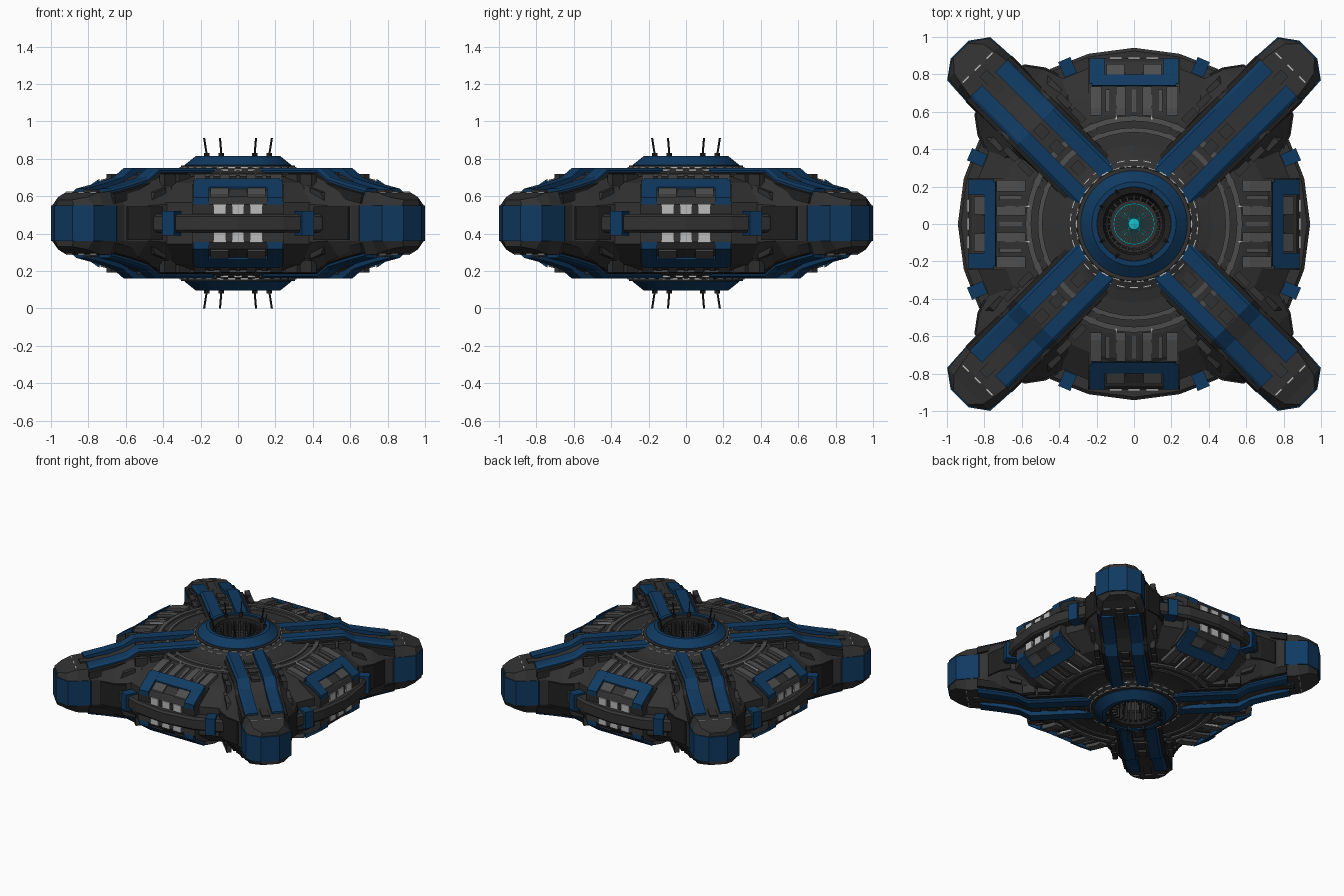
import bpy, bmesh, math
from mathutils import Matrix, Vector

if "Cube" in bpy.data.objects:
    bpy.data.objects.remove(bpy.data.objects["Cube"])

MID = 0.455  # height of the mirror plane; all parts are built relative to it


def material(name, r, g, b):
    m = bpy.data.materials.new(name)
    m.diffuse_color = (r, g, b, 1)
    m.use_nodes = True
    m.node_tree.nodes["Principled BSDF"].inputs["Base Color"].default_value = m.diffuse_color
    return m


DARK = material("dark_hull", .031, .031, .031)
BLACK = material("black_trim", .014, .014, .014)
GREY = material("mid_grey", .075, .075, .075)
BLUE = material("blue_armour", .005, .042, .12)
WHITE = material("white_light", .5, .5, .5)
CYAN = material("cyan_core", .01, .5, .6)


def loft(bm, rings, closed=False):
    """Skin a list of equal-length point rings; cap the ends unless closed."""
    vs = [[bm.verts.new(p) for p in ring] for ring in rings]
    n = len(vs[0])
    for i in range(len(vs) if closed else len(vs) - 1):
        a, b = vs[i], vs[(i + 1) % len(vs)]
        for j in range(n):
            bm.faces.new((a[j], a[(j + 1) % n], b[(j + 1) % n], b[j]))
    if not closed:
        bm.faces.new(vs[0][::-1])
        bm.faces.new(vs[-1])


def box(bm, x0, x1, y0, y1, z0, z1):
    loft(bm, [[(x, y0, z0), (x, y1, z0), (x, y1, z1), (x, y0, z1)] for x in (x0, x1)])


def prism(bm, profile, y0, y1):
    loft(bm, [[(x, y, z) for x, z in profile] for y in (y0, y1)])


def lathe(bm, profile, n):
    loft(bm, [[(r * math.cos(a), r * math.sin(a), z) for r, z in profile]
              for a in (2 * math.pi * i / n for i in range(n))], closed=True)


def copies(bm, angles, fn):
    """Run fn(bm) once for each angle, turning what it makes about z."""
    for a in angles:
        old = set(bm.verts)
        fn(bm)
        bmesh.ops.rotate(bm, verts=[v for v in bm.verts if v not in old],
                         cent=(0, 0, 0), matrix=Matrix.Rotation(math.radians(a), 3, 'Z'))


def part(name, mat, fn, start=None, mirror=True):
    """Make an object: start = first angle of a fourfold copy, mirror = also below."""
    bm = bmesh.new()
    copies(bm, [0] if start is None else [start + 90 * k for k in range(4)], fn)
    if mirror:
        geo = bmesh.ops.duplicate(bm, geom=bm.verts[:] + bm.edges[:] + bm.faces[:])["geom"]
        for v in geo:
            if isinstance(v, bmesh.types.BMVert):
                v.co.z *= -1
    bmesh.ops.recalc_face_normals(bm, faces=bm.faces[:])
    me = bpy.data.meshes.new(name)
    bm.to_mesh(me)
    bm.free()
    me.materials.append(mat)
    ob = bpy.data.objects.new(name, me)
    ob.location.z = MID
    bpy.context.collection.objects.link(ob)
    return ob


# Central hull: 24-sided disc with a well in the middle
HULL = [(.002, .06), (.13, .06), (.14, .24), (.2, .3), (.3, .3), (.36, .275), (.42, .262), (.6, .25),
        (.73, .215), (.87, .11), (.87, .05), (.85, .03)]
part("hull", DARK, lambda b: lathe(b, HULL + [(r, -z) for r, z in HULL[::-1]], 24), mirror=False)

# Blue collar with dark inner funnel around the well
part("collar", BLUE, lambda b: lathe(b, [(.285, .29), (.285, .312), (.225, .36), (.198, .36), (.19, .29)], 48))
part("collar_base", DARK, lambda b: lathe(b, [(.31, .28), (.305, .308), (.27, .308), (.27, .28)], 48))
part("funnel", BLACK, lambda b: lathe(b, [(.2, .29), (.2, .352), (.165, .34), (.15, .3), (.15, .25)], 48))


def well_ribs(b):
    copies(b, range(0, 360, 15), lambda c: box(c, .125, .155, -.006, .006, .07, .325))


part("well_ribs", DARK, well_ribs)


# Glowing core wheel at the bottom of the well
def core(b):
    lathe(b, [(.105, .065), (.112, .065), (.112, .08), (.105, .08)], 24)
    lathe(b, [(.001, .065), (.035, .065), (.03, .09), (.001, .095)], 16)
    copies(b, range(0, 360, 12), lambda c: box(c, .03, .107, -.0025, .0025, .065, .076))


part("core", CYAN, core)


# Two rings of dashed lights on the collar apron
def dashes(b):
    copies(b, range(0, 360, 12), lambda c: box(c, .306, .313, -.02, .02, .28, .302))
    copies(b, range(6, 366, 12), lambda c: box(c, .338, .345, -.021, .021, .27, .289))


part("dash_lights", WHITE, dashes)


# Raised deck bands and radial ribs
def bands(b):
    for r0, r1 in ((.49, .515), (.55, .58)):
        lathe(b, [(r0, .24), (r0, .266), (r1, .264), (r1, .24)], 48)


part("deck_bands", GREY, bands)


def ribs(b):
    for y, w in ((-.205, .03), (-.07, .025), (.07, .025), (.205, .03)):
        prism(b, [(.58, .23), (.58, .264), (.62, .262), (.735, .232), (.735, .2)], y - w, y + w)
    for y in (-.14, 0, .14):
        prism(b, [(.6, .23), (.6, .254), (.72, .225), (.72, .2)], y - .012, y + .012)


part("deck_ribs", GREY, ribs, 0)


def deck_lines(b):
    for y in (-.095, .095):
        prism(b, [(.56, .24), (.56, .268), (.69, .237), (.69, .22)], y - .003, y + .003)


part("deck_lines", WHITE, deck_lines, 0)


# Arms: tapered lofts (r, half width, side height, top half width, top height)
ARM = [(.36, .2, .12, .16, .262), (.74, .30, .11, .165, .258), (.84, .275, .10, .16, .215),
       (.925, .245, .095, .155, .19), (1.03, .17, .095, .145, .175), (1.18, .163, .095, .125, .165),
       (1.25, .155, .095, .11, .14), (1.31, .067, .095, .055, .125)]


def arm(b):
    loft(b, [[(r, w, -s), (r, w, s), (r, t, h), (r, -t, h), (r, -w, s), (r, -w, -s),
              (r, -t, -h), (r, t, -h)] for r, w, s, t, h in ARM])


part("arms", DARK, arm, 45, mirror=False)

RAIL = [(.28, .295), (.74, .295), (.82, .245), (.96, .212), (1.1, .185)]


def rails(b):
    for s in (-1, 1):
        loft(b, [[(r, s * .05, h - .06), (r, s * .05, h), (r, s * .125, h), (r, s * .142, h - .012),
                  (r, s * .142, h - .06)] for r, h in RAIL])


part("arm_rails", BLUE, rails, 45)


def skirts(b):
    for s in (-1, 1):
        loft(b, [[(r, s * .13, h - .08), (r, s * .13, h - .022), (r, s * .165, h - .028),
                  (r, s * .175, h - .08)] for r, h in RAIL])


part("rail_skirts", BLACK, skirts, 45)


# Small equipment in the rail channel and on the arm shoulders
def gear(b):
    for r in (.42, .58, .7):
        box(b, r - .035, r + .035, -.03, .03, .25, .275)
    for s in (-1, 1):
        for r in (.5, .62, .73):
            y = s * .2
            box(b, r - .045, r + .045, y - .018, y + .018, .2, .262)
        prism(b, [(.78, .1), (.78, .19), (.86, .165), (.9, .1)], s * .19, s * .235)
    box(b, 1.0, 1.14, -.028, .028, .15, .18)


part("arm_gear", DARK, gear, 45)


def tip_lights(b):
    for y in (-.09, 0, .09):
        box(b, 1.178, 1.187, y - .022, y + .022, .15, .169)


part("tip_lights", WHITE, tip_lights, 45)

# Blue end caps
CAP = [(1.06, .15), (1.09, .172), (1.25, .163), (1.319, .067)]
CAP += [(r, -w) for r, w in CAP[::-1]]
part("arm_caps", BLUE, lambda b: loft(b, [[(r, w, z) for r, w in CAP] for z in (-.096, .096)]), 45, False)


# Flat panels on the arm flanks
def flank_panels(b):
    for s in (-1, 1):
        loft(b, [[(r, s * w, z) for z in (-.09, .09)] + [(r, s * (w - .03), z) for z in (.09, -.09)]
                 for r, w in ((.85, .283), (.925, .258), (1.02, .188))])


part("flank_panels", BLACK, flank_panels, 45, False)


# Docking bays: sloped blue frame, inner tiles and windows
def frame(b):
    prism(b, [(.735, .17), (.74, .238), (.8, .195), (.79, .13)], -.225, .225)
    for s in (-1, 1):
        prism(b, [(.745, .1), (.75, .232), (.885, .137), (.885, .1)], s * .155, s * .237)


part("bay_frames", BLUE, frame, 0)
part("bay_pods", DARK, lambda b: prism(b, [(.7, .02), (.7, .21), (.78, .185), (.865, .135), (.885, .1), (.875, .02)],
                                       -.245, .245), 0)


def tiles(b):
    for y in (-.1, .1):
        prism(b, [(.8, .12), (.8, .188), (.855, .15), (.86, .12)], y - .048, y + .048)


part("bay_tiles", GREY, tiles, 0)
part("bay_centre_tile", DARK, lambda b: prism(b, [(.8, .12), (.8, .183), (.85, .146), (.86, .12)], -.048, .048), 0)


def windows(b):
    for y in (-.098, 0, .098):
        box(b, .86, .892, y - .033, y + .033, .05, .104)


part("bay_windows", WHITE, windows, 0)


# Curved bumpers with blue clamps
def bumper(b):
    rings = []
    for a, h in ((-31, .035), (-28, .05), (-15, .05), (0, .05), (15, .05), (28, .05), (31, .035)):
        c, s = math.cos(math.radians(a)), math.sin(math.radians(a))
        rings.append([(r * c, r * s, z) for r, z in ((.86, -h), (.925, -h), (.942, -h + .015),
                                                     (.942, h - .015), (.925, h), (.86, h))])
    loft(b, rings)


part("bumpers", DARK, bumper, 0, False)
part("bumper_clamps", BLUE,
     lambda b: copies(b, (-23, 23), lambda c: box(c, .865, .955, -.035, .035, -.065, .065)), 0, False)


# Antennas on the collar
def antennas(b):
    for a in (28, 62):
        def mast(c):
            box(c, .178, .202, -.01, .01, .34, .376)
            loft(c, [[(r + dx, dy, z) for dx, dy in ((-.004, -.004), (.004, -.004), (.004, .004), (-.004, .004))]
                     for r, z in ((.19, .37), (.205, .455))])
        copies(b, [a], mast)


part("antennas", BLACK, antennas, 0)
